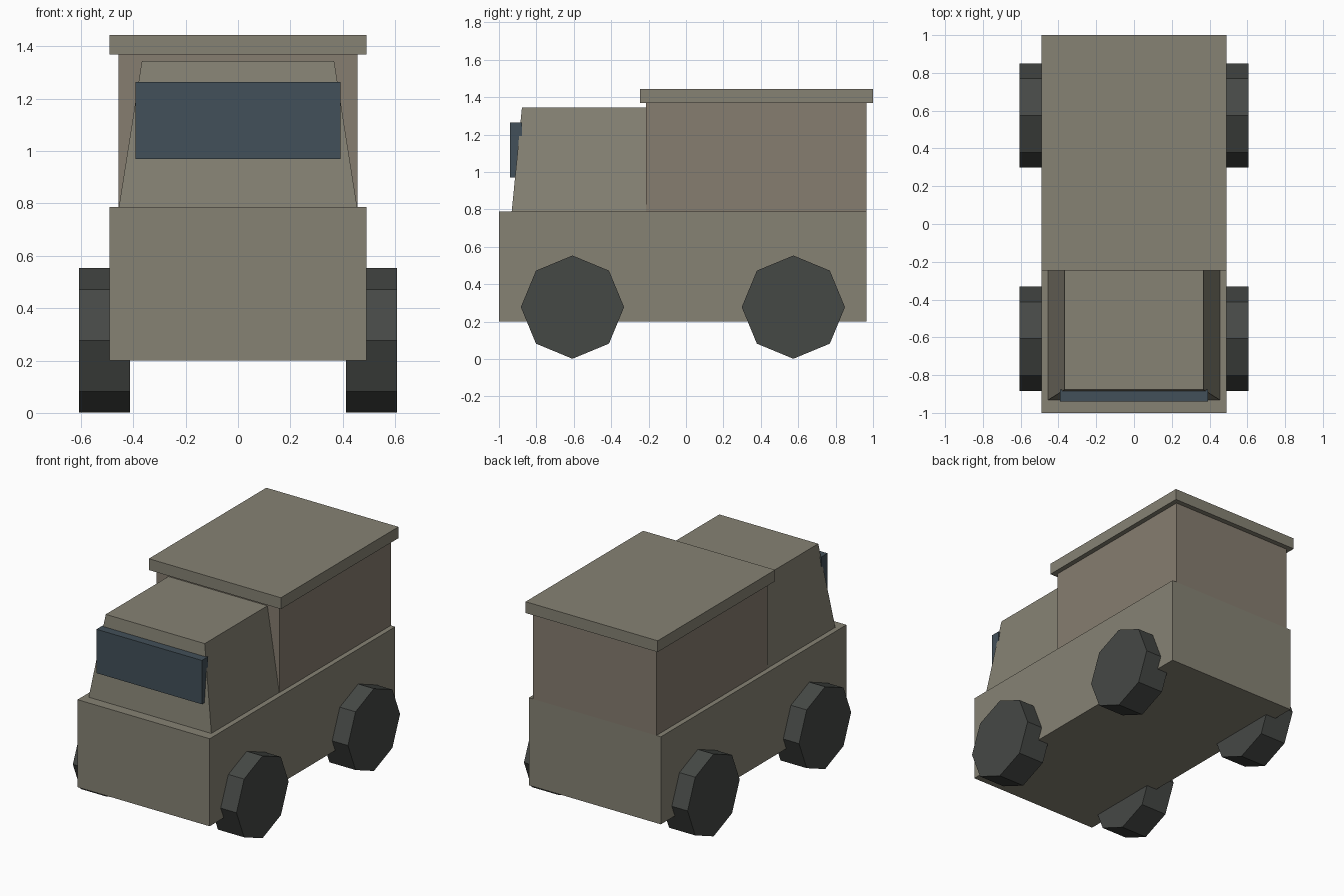
import bpy, bmesh
from math import pi
from mathutils import Matrix, Vector

if "Cube" in bpy.data.objects:
    bpy.data.objects.remove(bpy.data.objects["Cube"])


def paint(name, rgb):
    mat = bpy.data.materials.new(name)
    mat.diffuse_color = (*rgb, 1)
    mat.use_nodes = True
    mat.node_tree.nodes["Principled BSDF"].inputs["Base Color"].default_value = mat.diffuse_color
    return mat


BODY = paint("body_paint", (0.24, 0.225, 0.175))
CARGO = paint("cargo_paint", (0.24, 0.205, 0.16))
GLASS = paint("glass", (0.055, 0.08, 0.10))
RUBBER = paint("rubber", (0.06, 0.065, 0.06))


def finish(name, bm, mat):
    mesh = bpy.data.meshes.new(name)
    bm.to_mesh(mesh)
    bm.free()
    mesh.materials.append(mat)
    obj = bpy.data.objects.new(name, mesh)
    bpy.context.collection.objects.link(obj)
    return obj


def box(name, half_x, y, z, mat, top_half_x=None, top_front=None):
    """Box centred on x; the top may be narrower and its front set back."""
    bm = bmesh.new()
    bmesh.ops.create_cube(bm, size=1)
    for v in bm.verts:
        top, back, side = v.co.z > 0, v.co.y > 0, 1 if v.co.x > 0 else -1
        hx = top_half_x if top and top_half_x else half_x
        front = top_front if top and top_front is not None else y[0]
        v.co = Vector((side * hx, y[1] if back else front, z[top]))
    return finish(name, bm, mat)


def wheel(name, side, y):
    bm = bmesh.new()
    bmesh.ops.create_cone(bm, cap_ends=True, segments=8, radius1=0.276,
                          radius2=0.276, depth=0.194)
    bm.transform(Matrix.Translation((side * 0.51, y, 0.277))
                 @ Matrix.Rotation(pi / 2, 4, 'Y'))
    return finish(name, bm, RUBBER)


# Lower body, sloped cab, cargo box with overhanging roof
box("lower_body", 0.49, (-1.0, 0.966), (0.20, 0.787), BODY)
box("cab", 0.455, (-0.932, -0.21), (0.787, 1.345), BODY, 0.367, -0.877)
box("cargo_box", 0.457, (-0.213, 0.966), (0.787, 1.368), CARGO)
box("cargo_roof", 0.49, (-0.245, 1.0), (1.368, 1.444), BODY)

# Windscreen slab
box("windscreen", 0.391, (-0.941, -0.876), (0.969, 1.263), GLASS)

# Four octagonal wheels
for end, y in (("front", -0.607), ("rear", 0.574)):
    for label, side in (("left", -1), ("right", 1)):
        wheel(f"{end}_{label}_wheel", side, y)
